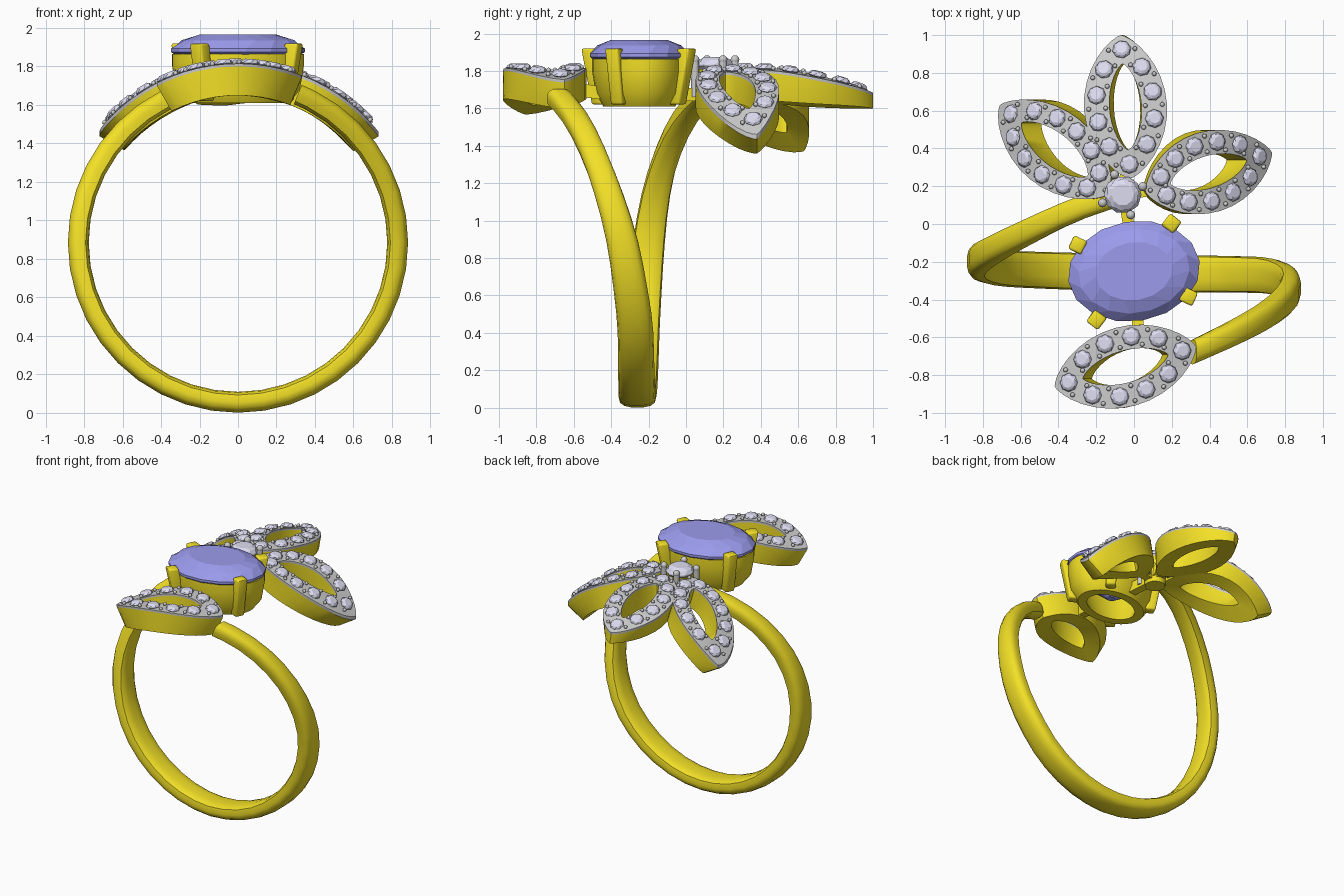
import bpy, bmesh
from math import sin, cos, pi, radians, sqrt, hypot, atan2
from mathutils import Vector, Matrix

if "Cube" in bpy.data.objects:
    bpy.data.objects.remove(bpy.data.objects["Cube"])

def mat(name, c):
    m = bpy.data.materials.new(name)
    m.diffuse_color = (*c, 1)
    m.use_nodes = True
    m.node_tree.nodes["Principled BSDF"].inputs["Base Color"].default_value = m.diffuse_color
    return m

GOLD = mat("gold", (0.9, 0.75, 0.02))
GREY = mat("white_metal", (0.55, 0.55, 0.53))
CLEAR = mat("clear_stone", (0.72, 0.72, 0.88))
BLUE = mat("blue_stone", (0.33, 0.33, 0.85))
ZC = 0.885  # height of the finger hole centre

def finish(bm, name, mats, smooth=None):
    bmesh.ops.recalc_face_normals(bm, faces=bm.faces)
    me = bpy.data.meshes.new(name)
    bm.to_mesh(me)
    bm.free()
    ob = bpy.data.objects.new(name, me)
    bpy.context.collection.objects.link(ob)
    for m in mats:
        me.materials.append(m)
    if smooth:
        bpy.ops.object.select_all(action='DESELECT')
        ob.select_set(True)
        bpy.context.view_layer.objects.active = ob
        bpy.ops.object.shade_smooth_by_angle(angle=radians(smooth))
    return ob

def loft(bm, rings, closed=False, caps=True, mats=None):
    vs = [[bm.verts.new(p) for p in r] for r in rings]
    n, k = len(rings[0]), len(rings)
    for i in range(k if closed else k - 1):
        a, b = vs[i], vs[(i + 1) % k]
        for j in range(n):
            f = bm.faces.new((a[j], a[(j + 1) % n], b[(j + 1) % n], b[j]))
            f.material_index = mats[i] if mats else 0
    if caps and not closed:
        bm.faces.new(vs[0])
        bm.faces.new(vs[-1])

def oval(a, b, z, n, phase=0.0):
    return [Vector((a * cos(2 * pi * (i + phase) / n), b * sin(2 * pi * (i + phase) / n), z)) for i in range(n)]

def gem(bm, M, a, b, up, down, n=8, girdle=0.1):
    # culet, girdle, staggered crown and flat table
    g = girdle * up
    rings = [oval(a * .1, b * .1, -down, n), oval(a, b, 0, n), oval(a, b, g, n),
             oval(a * .84, b * .84, g + (up - g) * .6, n, .5), oval(a * .58, b * .58, up, n)]
    loft(bm, [[M @ p for p in r] for r in rings])

def lerp(tab, a):
    for (a0, y0), (a1, y1) in zip(tab, tab[1:]):
        if a <= a1:
            return y0 + (y1 - y0) * (a - a0) / (a1 - a0)
    return tab[-1][1]

def spread(tab, a):
    return (lerp(tab, a - 7) + lerp(tab, a) + lerp(tab, a + 7)) / 3 if a > 7 else lerp(tab, a)

# Split band: right arm sweeps forward, left arm sweeps back
RIGHT = [(0, -.26), (60, -.27), (90, -.335), (110, -.42), (130, -.52), (145, -.6), (165, -.72)]
LEFT = [(0, -.26), (60, -.235), (90, -.2), (110, -.16), (130, -.08), (145, .0), (160, .09), (185, .2)]
HALF = [(0, .1), (60, .095), (90, .085), (120, .072), (190, .06)]
rings = []
for a in [-180 + 9 * i for i in range(38)] + [158]:
    y0, h = spread(RIGHT if a > 0 else LEFT, abs(a)), lerp(HALF, abs(a))
    ring = []
    for j in range(14):
        t = 2 * pi * j / 14
        c, s = cos(t), sin(t)
        p = .75 if s > 0 else .45
        r = .83 + .055 * (abs(s) ** p) * (1 if s > 0 else -1)
        y = y0 + h * abs(c) ** .75 * (1 if c > 0 else -1)
        ring.append((r * sin(radians(a)), y, ZC - r * cos(radians(a))))
    rings.append(ring)
bm = bmesh.new()
loft(bm, rings)
finish(bm, "split_band", [GOLD], 40)

# Leaf surfaces wrap around the finger axis
def top(x, y, up=0.0):
    d = .13 * max(0, (y - .45) / .55) ** 1.6
    r = .93 + up
    return Vector((x, y, ZC + sqrt(max(r * r - x * x, .01)) - d))

def under(x, y):
    d = .05 * max(0, (y - .45) / .55) ** 1.6
    k = .765 / .93
    return Vector((x * k, y, ZC + sqrt(.93 ** 2 - x * x) * k - d))

def lens(base, tip, half, ratio, n):
    bx, by = base
    dx, dy = tip[0] - bx, tip[1] - by
    L = hypot(dx, dy)
    ux, uy = dx / L, dy / L
    pts = []
    for i in range(n):
        t = 2 * pi * i / n
        s = cos(t) * L / 2 * ratio
        w = half * abs(sin(t)) ** 1.45 * (1 if sin(t) > 0 else -1)
        pts.append((bx + dx / 2 + ux * s - uy * w, by + dy / 2 + uy * s + ux * w))
    return pts

def resample(pts, n, offset=0.0):
    segs = list(zip(pts, pts[1:] + pts[:1]))
    total = sum(hypot(b[0] - a[0], b[1] - a[1]) for a, b in segs)
    out = []
    for i in range(n):
        d = ((i + offset) / n % 1) * total
        for a, b in segs:
            l = hypot(b[0] - a[0], b[1] - a[1])
            if d <= l:
                out.append((a[0] + (b[0] - a[0]) * d / l, a[1] + (b[1] - a[1]) * d / l))
                break
            d -= l
    return out

def leaf(name, base, tip, half, count):
    out, inn = lens(base, tip, half, 1, 32), lens(base, tip, .085, .6, 32)
    bm = bmesh.new()
    loft(bm, [[top(*p, -.015) for p in out], [top(*p) for p in out], [top(*p) for p in inn],
              [top(*p, -.015) for p in inn], [under(*p) for p in inn], [under(*p) for p in out]],
         closed=True, mats=[1, 1, 1, 0, 0, 0])
    finish(bm, name + "_frame", [GOLD, GREY], 35)
    # pave stones along the middle of the frame
    mid = lens(base, tip, half * .5 + .045, .8, 64)
    bm = bmesh.new()
    for x, y in resample(mid, count):
        p = top(x, y, .004)
        slope = (top(x, y - .01).z - top(x, y + .01).z) / .02
        nrm = Vector((x, slope * .9, p.z - ZC))
        M = Matrix.Translation(p) @ nrm.to_track_quat('Z', 'Y').to_matrix().to_4x4()
        gem(bm, M, .05, .05, .022, .03)
    finish(bm, name + "_stones", [CLEAR])
    # small beads between stones, both edges
    bm = bmesh.new()
    for h, r in ((half - .025, .92), (.105, .68)):
        for x, y in resample(lens(base, tip, h, r, 64), count, .5):
            bmesh.ops.create_icosphere(bm, subdivisions=1, radius=.014,
                                       matrix=Matrix.Translation(top(x, y, .008)))
    finish(bm, name + "_beads", [GREY], 60)

leaf("back_leaf", (-.02, .24), (-.07, 1.0), .22, 10)
leaf("left_leaf", (-.13, .16), (-.71, .63), .205, 11)
leaf("right_leaf", (.06, .17), (.73, .38), .215, 11)
leaf("front_leaf", (-.42, -.86), (.33, -.65), .212, 10)

# Oval centre stone and its open basket
C = Matrix.Translation((0, -.25, 0)) @ Matrix.Rotation(radians(9), 4, 'Z')
bm = bmesh.new()
gem(bm, C @ Matrix.Translation((0, 0, 1.875)), .352, .265, .09, .2, 16, .2)
finish(bm, "centre_stone", [BLUE])
bm = bmesh.new()
loft(bm, [[C @ p for p in oval(a, b, z, 32)] for a, b, z in
          ((.345, .25, 1.865), (.345, .25, 1.8), (.325, .23, 1.68), (.27, .19, 1.61),
           (.2, .13, 1.61), (.24, .16, 1.7), (.29, .2, 1.865))], closed=True)
finish(bm, "basket", [GOLD], 40)

def rod(bm, p, q, r, n=8, yaw=0.0, r2=None):
    p, q = Vector(p), Vector(q)
    def ring(o, r):
        return [o + Vector((r * cos(yaw + 2 * pi * (i + .5) / n), r * sin(yaw + 2 * pi * (i + .5) / n), 0))
                for i in range(n)]
    loft(bm, [ring(p, r), ring(q, r2 or r)])

# Four claws
bm = bmesh.new()
for x, y in ((-.3, -.11), (.2, .005), (.29, -.385), (-.2, -.51)):
    yaw = atan2(y + .25, x)
    foot = (x * .85, -.25 + (y + .25) * .8, 1.62)
    rod(bm, foot, (x, y, 1.92), .05, 4, yaw, .055)
bmesh.ops.bevel(bm, geom=bm.edges[:], offset=.012, segments=2, affect='EDGES', profile=.5)
finish(bm, "claws", [GOLD], 50)

# Small round accent stone with cup and beads
A = Matrix.Translation((-.06, .155, 1.825))
bm = bmesh.new()
gem(bm, A, .1, .1, .05, .1, 10, .2)
finish(bm, "accent_stone", [CLEAR])
bm = bmesh.new()
rod(bm, (-.06, .155, 1.62), (-.06, .155, 1.81), .07, 16, 0, .095)
finish(bm, "accent_cup", [GOLD], 40)
bm = bmesh.new()
for i in range(4):
    t = radians(22 + 90 * i)
    x, y = -.06 + .115 * cos(t), .155 + .115 * sin(t)
    rod(bm, (x, y, 1.66), (x, y, 1.86), .022)
    bmesh.ops.create_icosphere(bm, subdivisions=2, radius=.024, matrix=Matrix.Translation((x, y, 1.86)))
finish(bm, "accent_prongs", [GREY], 50)

# Bridges linking basket, accent and leaves
def bridge(name, p, q):
    p, q = Vector(p), Vector(q)
    M = Matrix.Translation((p + q) / 2) @ (q - p).to_track_quat('X', 'Z').to_matrix().to_4x4()
    bm = bmesh.new()
    bmesh.ops.create_cube(bm, size=1, matrix=M @ Matrix.Diagonal(((q - p).length, .06, .07, 1)))
    finish(bm, name, [GOLD])

bridge("front_bridge", (.02, -.42, 1.68), (.02, -.6, 1.7))
bridge("back_bridge", (-.02, -.06, 1.67), (-.05, .13, 1.68))
bridge("left_bridge", (-.06, .155, 1.68), (-.22, .22, 1.68))
bridge("right_bridge", (-.06, .155, 1.68), (.16, .19, 1.68))
bridge("leaf_bridge", (-.06, .155, 1.69), (-.03, .36, 1.69))
